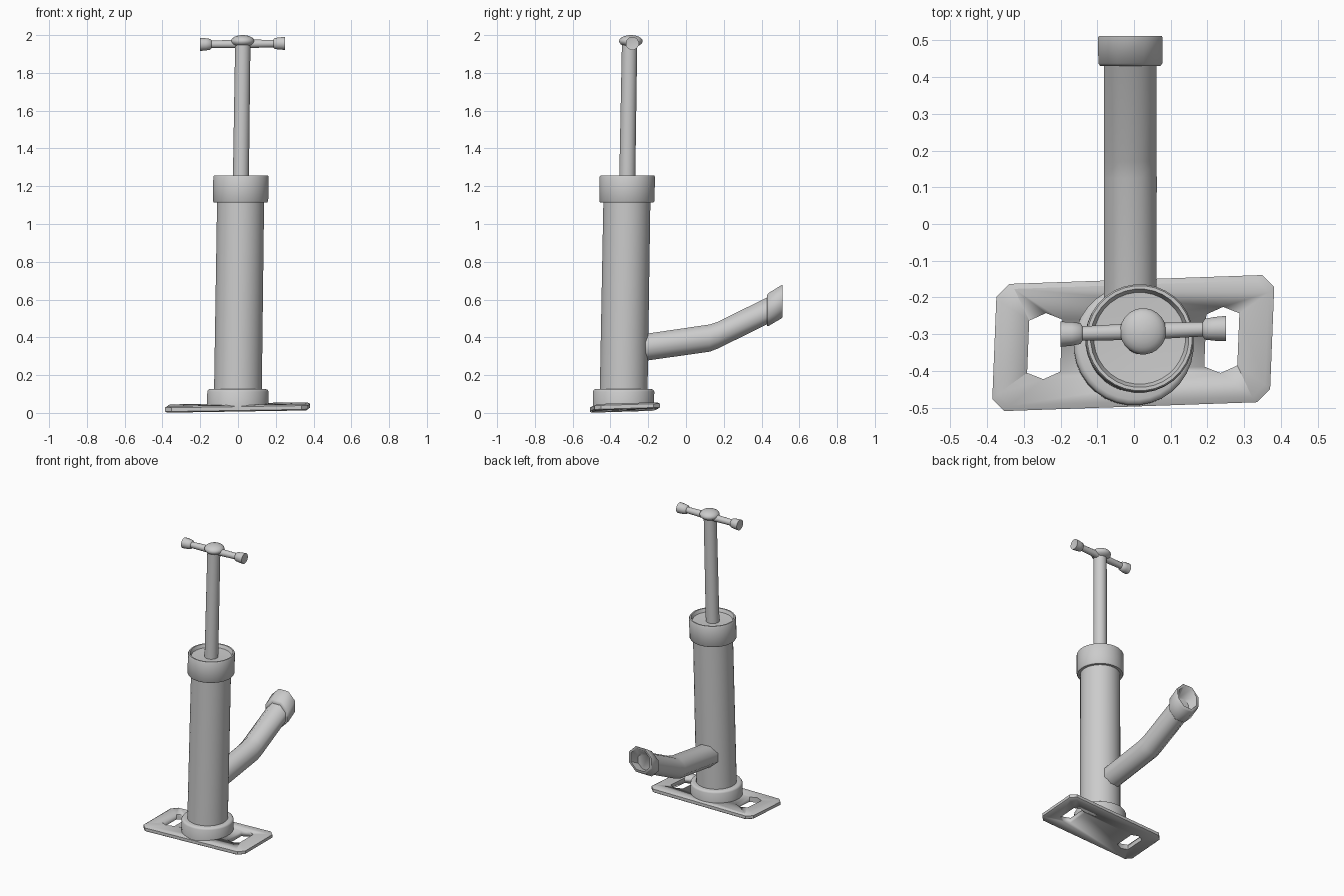
import bpy
from math import cos, sin, pi, radians
from mathutils import Vector

if "Cube" in bpy.data.objects:
    bpy.data.objects.remove(bpy.data.objects["Cube"])


def make(name, verts, faces, angle=50):
    me = bpy.data.meshes.new(name)
    me.from_pydata(verts, [], faces)
    me.shade_smooth()
    me.set_sharp_from_angle(angle=radians(angle))
    ob = bpy.data.objects.new(name, me)
    bpy.context.collection.objects.link(ob)
    return ob


def skin(name, rings, angle=50):
    """Bridge equal-sized rings of points and cap both ends."""
    n = len(rings[0])
    verts = [p for r in rings for p in r]
    faces = [(k * n + i, k * n + (i + 1) % n, (k + 1) * n + (i + 1) % n, (k + 1) * n + i)
             for k in range(len(rings) - 1) for i in range(n)]
    faces.append(tuple(reversed(range(n))))
    faces.append(tuple(range(len(verts) - n, len(verts))))
    return make(name, verts, faces, angle)


def tube(name, stations, u, v, n, angle=50):
    """Rings of (centre, radius) lying in the plane of u and v."""
    u, v = Vector(u), Vector(v)
    rings = []
    for c, r in stations:
        rings.append([Vector(c) + r * (cos(a) * u + sin(a) * v)
                      for a in ((i + 0.5) * 2 * pi / n for i in range(n))])
    return skin(name, rings, angle)


def upright(name, profile, n=32):
    """Round part following the slightly leaning pump axis."""
    return tube(name, [((0.014 * z - 0.002, -0.332 + 0.017 * z, z), r) for z, r in profile],
                (1, 0, 0), (0, 1, 0), n)


def lean(x, y, z):
    """Slight skew of the foot plate."""
    return Vector((-0.002 + x + 0.04 * y, -0.324 + y + 0.035 * x, 0.029 + z + 0.016 * x + 0.03 * y))


# Foot plate with clipped corners and softened edges
def plate_ring(inset, z):
    w, d, c = 0.378 - inset, 0.173 - inset, 0.034
    pts = [(w, -d + c), (w, d - c), (w - c, d), (-w + c, d),
           (-w, d - c), (-w, -d + c), (-w + c, -d), (w - c, -d)]
    return [lean(x, y, z) for x, y in pts]


plate = skin("foot_plate", [plate_ring(i, z) for i, z in
                            ((0.008, -0.017), (0, -0.011), (0, 0.009), (0.014, 0.017))], 30)

# Six-sided slots through the plate
for side, x in (("left", -0.241), ("right", 0.241)):
    slot = [(0.045, -0.071), (0.045, 0.071), (0, 0.09),
            (-0.045, 0.071), (-0.045, -0.071), (0, -0.09)]
    cutter = skin(side + "_slot_cutter", [[lean(x + a, b, z) for a, b in slot] for z in (-0.1, 0.1)])
    cutter.hide_render = True
    cutter.hide_viewport = True
    mod = plate.modifiers.new(side + "_slot", 'BOOLEAN')
    mod.operation = 'DIFFERENCE'
    mod.solver = 'EXACT'
    mod.object = cutter

# Barrel, collars and piston rod
upright("bottom_collar", [(0.03, 0.163), (0.113, 0.163), (0.122, 0.158), (0.126, 0.148), (0.126, 0.12)])
upright("barrel", [(0.1, 0.127), (1.14, 0.125)])
upright("top_collar", [(1.114, 0.12), (1.114, 0.142), (1.122, 0.147), (1.25, 0.147),
                       (1.257, 0.143), (1.257, 0.134), (1.235, 0.125), (1.23, 0.04)])
upright("piston_rod", [(1.2, 0.043), (1.97, 0.041)], 20)

# Domed knob on the rod
steps = [-pi / 2 + pi * k / 12 for k in range(13)]
tube("rod_knob", [((0.025, -0.292, 1.968 + 0.032 * sin(a)), max(0.063 * cos(a), 0.002)) for a in steps],
     (1, 0, 0), (0, 1, 0), 24)

# Cross handle with flared grips
bar = [(-0.198, 0.026), (-0.2, 0.035), (-0.17, 0.033), (-0.146, 0.029), (-0.14, 0.02), (0.0, 0.023),
       (0.05, 0.023), (0.187, 0.02), (0.193, 0.029), (0.22, 0.033), (0.25, 0.035), (0.248, 0.026)]
tube("cross_handle", [((x, -0.293 + 0.035 * x, 1.953 + 0.012 * x), r) for x, r in bar],
     (0, 1, 0), (0, 0, 1), 16)

# Bent eight-sided spout
k = 1 / cos(pi / 8)
path = [(-0.3, 0.335, 0.071), (0.125, 0.396, 0.072), (0.17, 0.412, 0.071), (0.445, 0.548, 0.071)]
tube("spout", [((-0.01, y, z), r * k) for y, z, r in path], (0, 0, 1), (1, 0, 0), 8)

# Hollow spout mouth
mouth = [(0.43, 0.07), (0.43, 0.082), (0.437, 0.087), (0.507, 0.088),
         (0.512, 0.085), (0.512, 0.072), (0.455, 0.055)]
tube("spout_mouth", [((-0.01, y, 0.543 + (y - 0.43) * 0.6), r * k) for y, r in mouth],
     (0, 0, 1), (1, 0, 0), 8)
